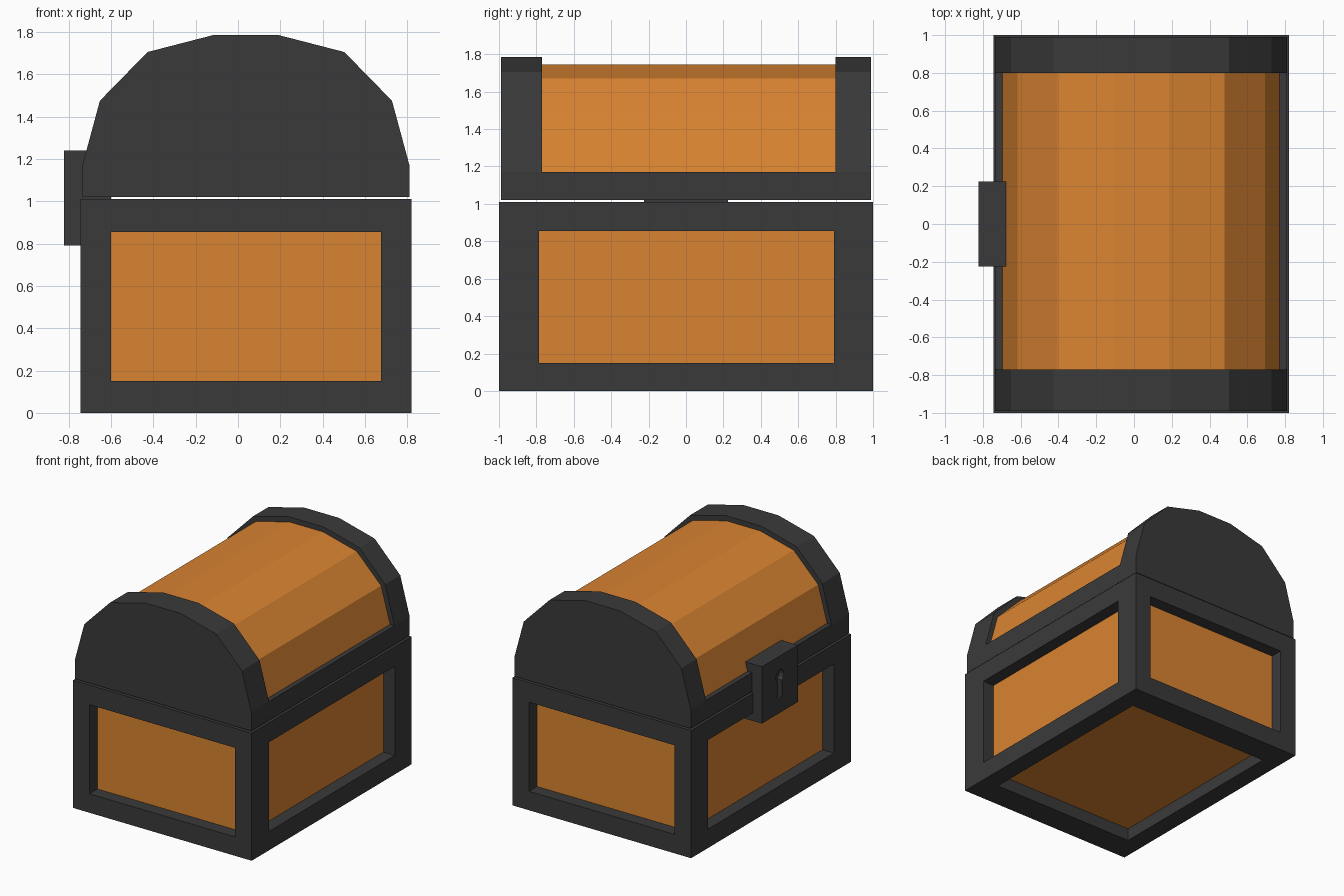
import bpy, bmesh, math
from mathutils import Vector

if "Cube" in bpy.data.objects:
    bpy.data.objects.remove(bpy.data.objects["Cube"])


def material(name, rgb):
    m = bpy.data.materials.new(name)
    m.use_nodes = True
    m.diffuse_color = (*rgb, 1)
    bsdf = m.node_tree.nodes["Principled BSDF"]
    bsdf.inputs["Base Color"].default_value = (*rgb, 1)
    return m


IRON = material("dark iron", (0.042, 0.042, 0.042))
WOOD = material("orange wood", (0.70, 0.23, 0.031))


def finish(name, bm):
    bmesh.ops.recalc_face_normals(bm, faces=bm.faces[:])
    mesh = bpy.data.meshes.new(name)
    bm.to_mesh(mesh)
    bm.free()
    mesh.materials.append(IRON)
    mesh.materials.append(WOOD)
    obj = bpy.data.objects.new(name, mesh)
    bpy.context.collection.objects.link(obj)
    return obj


def prism(outline, start, end):
    """Solid between two copies of an outline of 3D points, moved by start and end."""
    bm = bmesh.new()
    face = bm.faces.new([bm.verts.new(Vector(p) + Vector(start)) for p in outline])
    geom = bmesh.ops.extrude_face_region(bm, geom=[face], use_keep_orig=True)["geom"]
    verts = [g for g in geom if isinstance(g, bmesh.types.BMVert)]
    bmesh.ops.translate(bm, verts=verts, vec=Vector(end) - Vector(start))
    bmesh.ops.recalc_face_normals(bm, faces=bm.faces[:])
    bm.normal_update()
    return bm


def box(lo, hi):
    outline = [(lo[0], lo[1], 0), (hi[0], lo[1], 0), (hi[0], hi[1], 0), (lo[0], hi[1], 0)]
    return prism(outline, (0, 0, lo[2]), (0, 0, hi[2]))


def recess(bm, faces, move):
    """Push a face region inwards with walls, and make its floor wooden."""
    geom = bmesh.ops.extrude_face_region(bm, geom=faces)["geom"]
    old = [f for f in faces if f.is_valid]
    if old:
        bmesh.ops.delete(bm, geom=old, context='FACES')
    for g in geom:
        if isinstance(g, bmesh.types.BMVert):
            g.co = move(g.co)
        elif isinstance(g, bmesh.types.BMFace):
            g.material_index = 1


# Base: iron frame with a sunken wooden panel on the sides and the bottom
lo, hi = (-0.745, -1, 0), (0.82, 1, 1.01)
open_lo, open_hi = (-0.6, -0.785, 0.15), (0.675, 0.79, 0.855)
bm = box(lo, hi)
for face in [f for f in bm.faces if f.normal.z < 0.5]:
    normal = face.normal.copy()
    bmesh.ops.inset_individual(bm, faces=[face], thickness=0.05)
    for v in face.verts:
        for i in range(3):
            if abs(normal[i]) < 0.5:
                middle = (lo[i] + hi[i]) / 2
                v.co[i] = open_lo[i] if v.co[i] < middle else open_hi[i]
    recess(bm, [face], lambda co: co - normal * 0.1)
finish("base", bm)

# Lid: faceted arch with a sunken wooden vault between the two end caps
mid, spring = 0.0375, 1.17
half = [(0.155, 1.785), (0.465, 1.705), (0.69, 1.475), (0.7725, spring), (0.7725, 1.02)]
arch = [(mid - x, 0, z) for x, z in reversed(half)] + [(mid + x, 0, z) for x, z in half]
bm = prism(arch, (0, -0.99, 0), (0, 0.99, 0))
for y in (-0.77, 0.8):
    bmesh.ops.bisect_plane(bm, geom=bm.verts[:] + bm.edges[:] + bm.faces[:],
                           plane_co=(0, y, 0), plane_no=(0, 1, 0))
bm.normal_update()
vault = [f for f in bm.faces
         if f.normal.z > 0.1 and -0.77 < f.calc_center_median().y < 0.8]
recess(bm, vault, lambda co: Vector((mid + (co.x - mid) * 0.95, co.y,
                                     spring + (co.z - spring) * 0.935)))
finish("lid", bm)

# Lock plate with a cut keyhole
lock = finish("lock", box((-0.822, -0.225, 0.79), (-0.6, 0.225, 1.24)))
keyhole = [(0, 0.05 * math.cos(math.radians(a)), 1.08 + 0.05 * math.sin(math.radians(a)))
           for a in range(-60, 241, 30)]
keyhole += [(0, -0.025, 0.905), (0, 0.025, 0.905)]
cutter = finish("keyhole_cutter", prism(keyhole, (-0.9, 0, 0), (-0.78, 0, 0)))
cutter.hide_render = True
cut = lock.modifiers.new("keyhole", 'BOOLEAN')
cut.operation = 'DIFFERENCE'
cut.solver = 'EXACT'
cut.object = cutter
bpy.context.view_layer.objects.active = lock
bpy.ops.object.modifier_apply(modifier=cut.name)
bpy.data.objects.remove(cutter)
